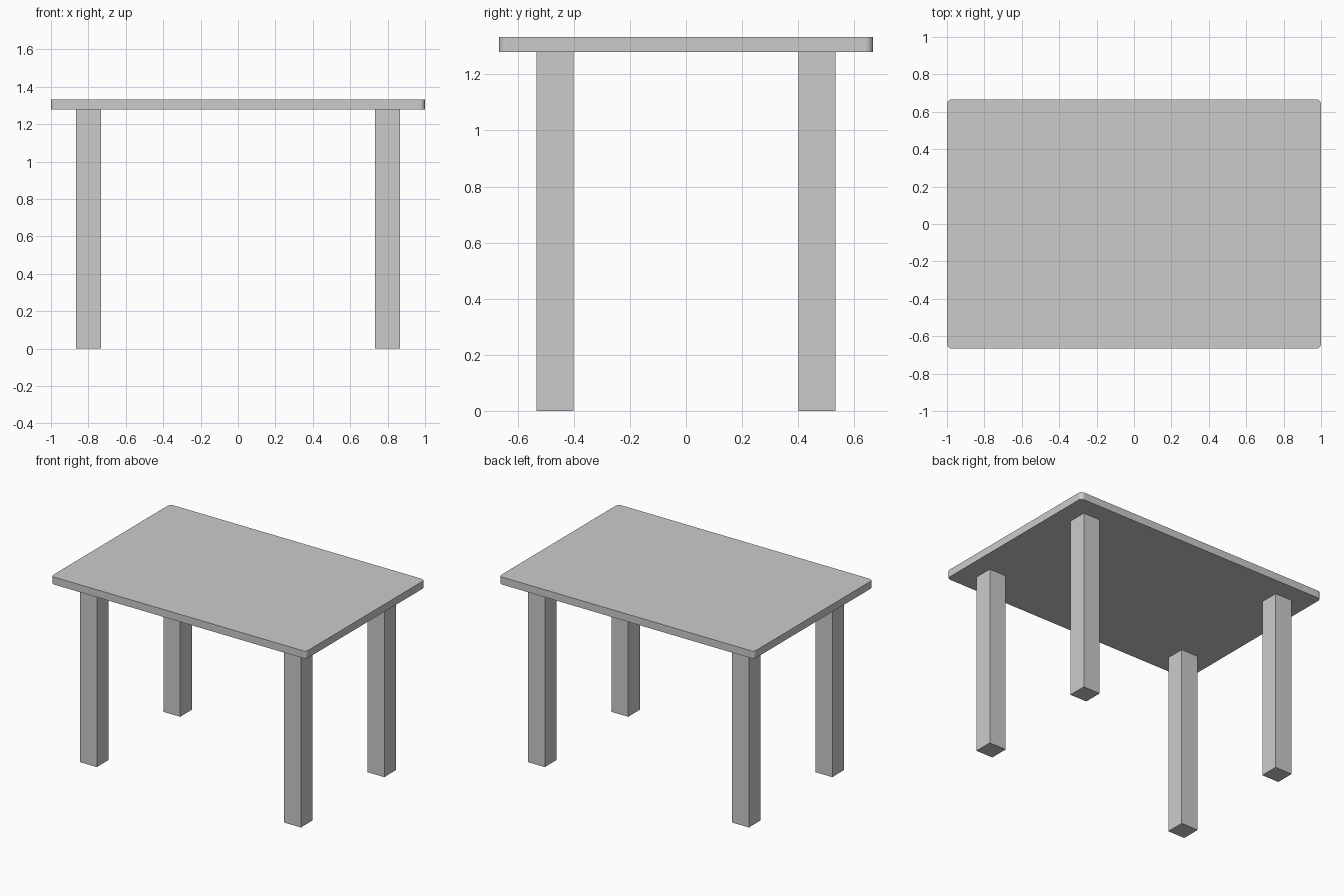
import bpy
import bmesh

# Remove the default cube
cube = bpy.data.objects.get("Cube")
if cube:
    bpy.data.objects.remove(cube, do_unlink=True)

# Single plain grey
GREY = (0.6, 0.6, 0.6, 1.0)
grey = bpy.data.materials.new("plain grey")
grey.use_nodes = True
grey.diffuse_color = GREY
grey.node_tree.nodes["Principled BSDF"].inputs["Base Color"].default_value = GREY

LENGTH, DEPTH, HEIGHT = 2.0, 1.333, 1.333
THICKNESS = 0.053
LEG_WIDTH = 0.133
LEG_X, LEG_Y = 0.8, 0.467
CORNER_RADIUS = 0.027


def box(name, size, centre, corner_radius=0.0):
    """Box with optionally rounded vertical corners."""
    bm = bmesh.new()
    bmesh.ops.create_cube(bm, size=1.0)
    bmesh.ops.scale(bm, vec=size, verts=bm.verts)
    if corner_radius:
        upright = [e for e in bm.edges
                   if abs(e.verts[0].co.z - e.verts[1].co.z) > size[2] / 2]
        bmesh.ops.bevel(bm, geom=upright, offset=corner_radius,
                        segments=6, profile=0.5, affect='EDGES')
        # Smooth only the narrow corner strips
        for face in bm.faces:
            face.smooth = max(abs(c) for c in face.normal) < 0.999
    mesh = bpy.data.meshes.new(name)
    bm.to_mesh(mesh)
    bm.free()
    mesh.materials.append(grey)
    obj = bpy.data.objects.new(name, mesh)
    obj.location = centre
    bpy.context.collection.objects.link(obj)
    return obj


# Thin slab with rounded corners
box("table_top", (LENGTH, DEPTH, THICKNESS),
    (0, 0, HEIGHT - THICKNESS / 2), CORNER_RADIUS)

# Four square legs
leg_height = HEIGHT - THICKNESS
for end, sy in (("front", -1), ("back", 1)):
    for side, sx in (("left", 1), ("right", -1)):
        box(f"{end}_{side}_leg", (LEG_WIDTH, LEG_WIDTH, leg_height),
            (sx * LEG_X, sy * LEG_Y, leg_height / 2))
